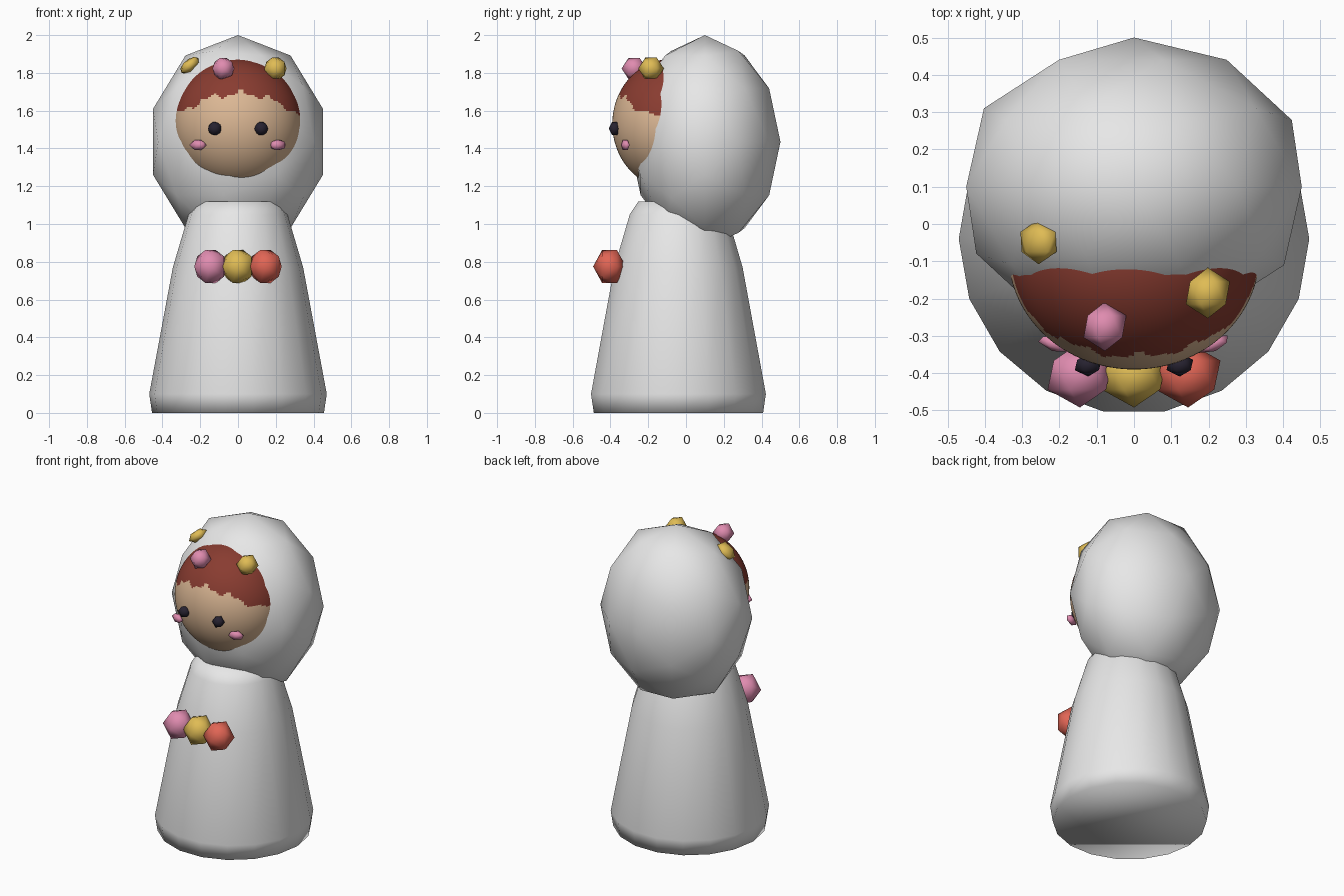
import bpy, bmesh, math
from mathutils import Matrix, Euler

cube = bpy.data.objects.get("Cube")
if cube:
    bpy.data.objects.remove(cube, do_unlink=True)


def material(name, rgb):
    m = bpy.data.materials.new(name)
    m.use_nodes = True
    m.diffuse_color = (*rgb, 1)
    m.node_tree.nodes["Principled BSDF"].inputs["Base Color"].default_value = (*rgb, 1)
    return m


white = material("white", (0.8, 0.8, 0.8))
skin = material("skin", (0.72, 0.48, 0.30))
hair = material("auburn", (0.25, 0.045, 0.03))
pink = material("pink", (0.74, 0.26, 0.43))
yellow = material("yellow", (0.74, 0.5, 0.09))
red = material("coral_red", (0.75, 0.13, 0.09))
dark = material("dark_plum", (0.02, 0.016, 0.03))


def finish(name, bm, *mats, sharp=None):
    """Turn a bmesh into a smooth shaded object."""
    for f in bm.faces:
        f.smooth = True
    if sharp:
        for e in bm.edges:
            e.smooth = e.calc_face_angle(0) < math.radians(sharp)
    mesh = bpy.data.meshes.new(name)
    bm.to_mesh(mesh)
    bm.free()
    for m in mats:
        mesh.materials.append(m)
    ob = bpy.data.objects.new(name, mesh)
    bpy.context.collection.objects.link(ob)
    return ob


def ball(name, mat, centre, radii, detail=1, tilt=(0, 0, 0)):
    """Faceted ball whose pole points along y, stretched to its radii."""
    bm = bmesh.new()
    bmesh.ops.create_icosphere(bm, subdivisions=detail, radius=1)
    turn = Euler([math.radians(a) for a in tilt]).to_matrix().to_4x4()
    bm.transform(Matrix.Translation(centre) @ turn @ Matrix.Diagonal((*radii, 1))
                 @ Matrix.Rotation(-math.pi / 2, 4, 'X'))
    return finish(name, bm, mat)


# Tapered body, lathed from a short profile
profile = [(0.455, 0), (0.47, 0.1), (0.345, 0.77), (0.262, 1.05), (0.215, 1.12)]
sides = 18
bm = bmesh.new()
rings = []
for r, z in profile:
    rings.append([bm.verts.new((r * math.cos(a), r * math.sin(a) - 0.04, z))
                  for a in (math.tau * i / sides for i in range(sides))])
for low, high in zip(rings, rings[1:]):
    for i in range(sides):
        j = (i + 1) % sides
        bm.faces.new((low[i], low[j], high[j], high[i]))
bm.faces.new(rings[0][::-1])
bm.faces.new(rings[-1])
finish("body", bm, white, sharp=50)

# Hood
ball("hood", white, (0, 0.1, 1.435), (0.473, 0.4, 0.565), detail=2)

# Face with a ragged fringe of hair on its upper part
bm = bmesh.new()
bmesh.ops.create_uvsphere(bm, u_segments=128, v_segments=96, radius=1)
bm.transform(Matrix.Translation((0, -0.08, 1.53)) @ Matrix.Diagonal((0.337, 0.31, 0.343, 1)))
for f in bm.faces:
    c = f.calc_center_median()
    fringe = (1.69 - 1.1 * c.x ** 2 + 0.012 * math.sin(38 * c.x + 1)
              + 0.009 * math.sin(90 * c.x))
    f.material_index = int(c.z > fringe)
finish("face", bm, skin, hair)

# Eyes and cheeks
for side, s in (("left", 1), ("right", -1)):
    ball(side + "_eye", dark, (s * 0.123, -0.378, 1.505), (0.04, 0.031, 0.04))
    ball(side + "_cheek", pink, (s * 0.212, -0.322, 1.418), (0.05, 0.02, 0.031),
         tilt=(0, 0, s * 20))

# Beads on the chest
for name, mat, x in (("right", pink, -0.145), ("middle", yellow, 0), ("left", red, 0.145)):
    ball(name + "_chest_bead", mat, (x, -0.405, 0.775), (0.097, 0.087, 0.103))

# Beads on the hair and hood
ball("middle_hair_bead", pink, (-0.078, -0.275, 1.823), (0.064, 0.066, 0.066))
ball("left_hair_bead", yellow, (0.198, -0.185, 1.823), (0.066, 0.068, 0.068))
ball("right_hood_bead", yellow, (-0.256, -0.048, 1.84), (0.066, 0.06, 0.035),
     tilt=(0, -40, 0))
